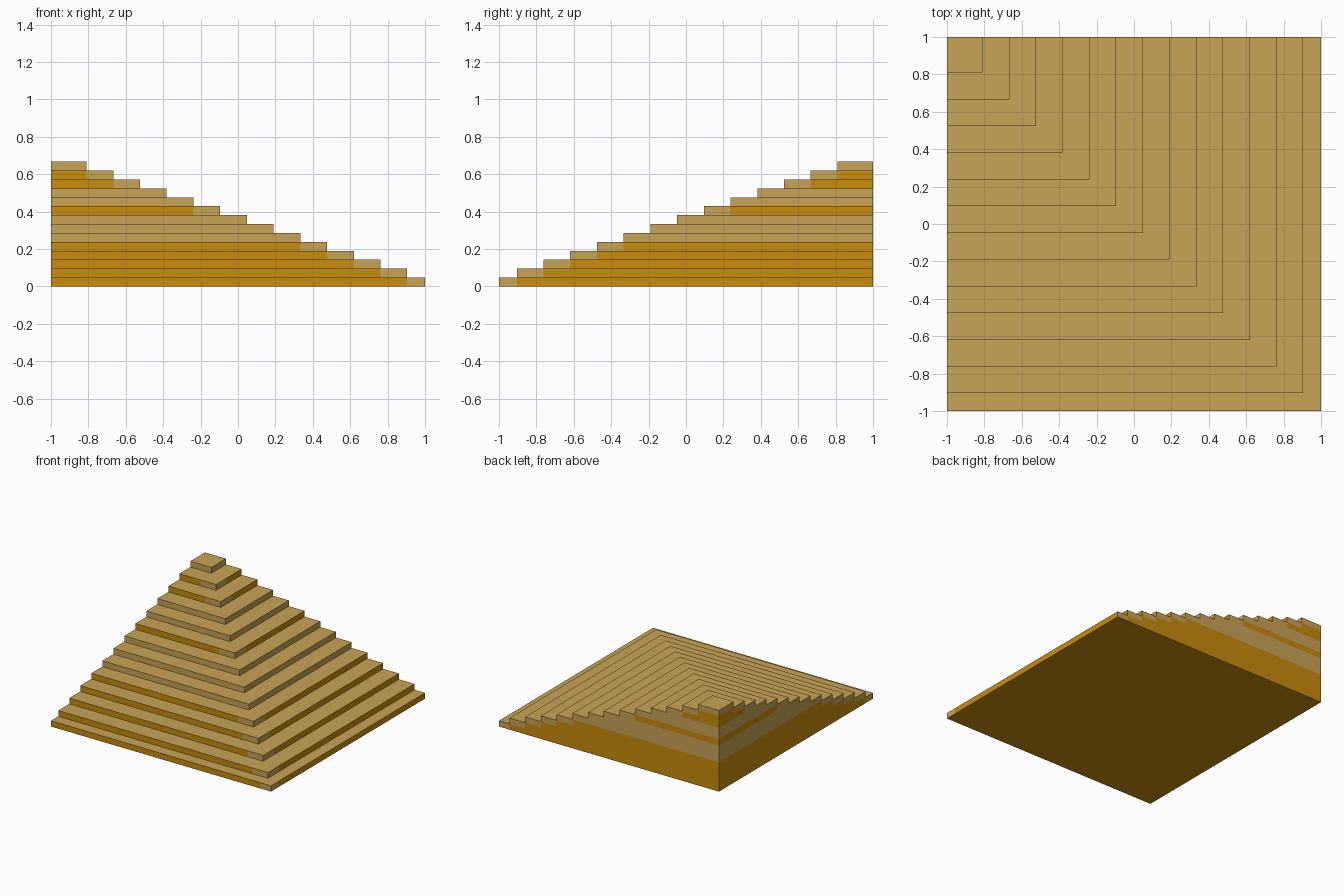
import bpy, bmesh
from mathutils import Vector, Matrix

if "Cube" in bpy.data.objects:
    bpy.data.objects.remove(bpy.data.objects["Cube"])

U = 2 / 42                          # grid unit: footprint is 42 units wide
SIZES = [42] + list(range(40, 3, -3))   # step widths in units, bottom to top
TAN_LAYERS = {5, 6, 7, 9, 10, 13}   # steps whose sides are wholly tan


def srgb(r, g, b):
    def lin(c):
        c /= 255
        return c / 12.92 if c <= 0.04045 else ((c + 0.055) / 1.055) ** 2.4
    return (lin(r), lin(g), lin(b), 1)


def material(name, colour):
    m = bpy.data.materials.new(name)
    m.diffuse_color = colour
    m.use_nodes = True
    m.node_tree.nodes["Principled BSDF"].inputs["Base Color"].default_value = m.diffuse_color
    return m


tan = material("sand_tan", srgb(200, 163, 86))
orange = material("ochre_orange", srgb(200, 140, 12))


def make_step(k, size, above):
    """One square slab, pushed into the back left corner (-1, 1)."""
    w = size * U
    inner = -1 + above * U          # edge of the slab above
    bm = bmesh.new()
    place = Matrix.Translation((-1 + w / 2, 1 - w / 2, (k + 0.5) * U))
    bmesh.ops.create_cube(bm, size=1, matrix=place @ Matrix.Diagonal((w, w, U, 1)))

    # cut along the edges of the slab above
    if above:
        for co, no in (((inner, 0, 0), (1, 0, 0)), ((0, -inner, 0), (0, 1, 0))):
            bmesh.ops.bisect_plane(bm, geom=bm.verts[:] + bm.edges[:] + bm.faces[:],
                                   plane_co=co, plane_no=no)
    bm.normal_update()

    # colour by direction and position, and drop the hidden contact faces
    hidden = []
    for f in bm.faces:
        c, n = f.calc_center_median(), f.normal
        if n.z > 0.5:
            f.material_index = 0
            if above and c.x < inner and c.y > -inner:
                hidden.append(f)
        elif n.z < -0.5:
            f.material_index = 1
            if k > 0:
                hidden.append(f)
        else:
            along = -c.y if abs(n.x) > 0.5 else c.x
            f.material_index = 0 if k in TAN_LAYERS or along > inner else 1
    bmesh.ops.delete(bm, geom=hidden, context='FACES')

    mesh = bpy.data.meshes.new(f"step_{k + 1:02d}")
    bm.to_mesh(mesh)
    bm.free()
    mesh.materials.append(tan)
    mesh.materials.append(orange)
    bpy.context.collection.objects.link(bpy.data.objects.new(mesh.name, mesh))


# stack of steps
for k, size in enumerate(SIZES):
    make_step(k, size, SIZES[k + 1] if k + 1 < len(SIZES) else 0)
